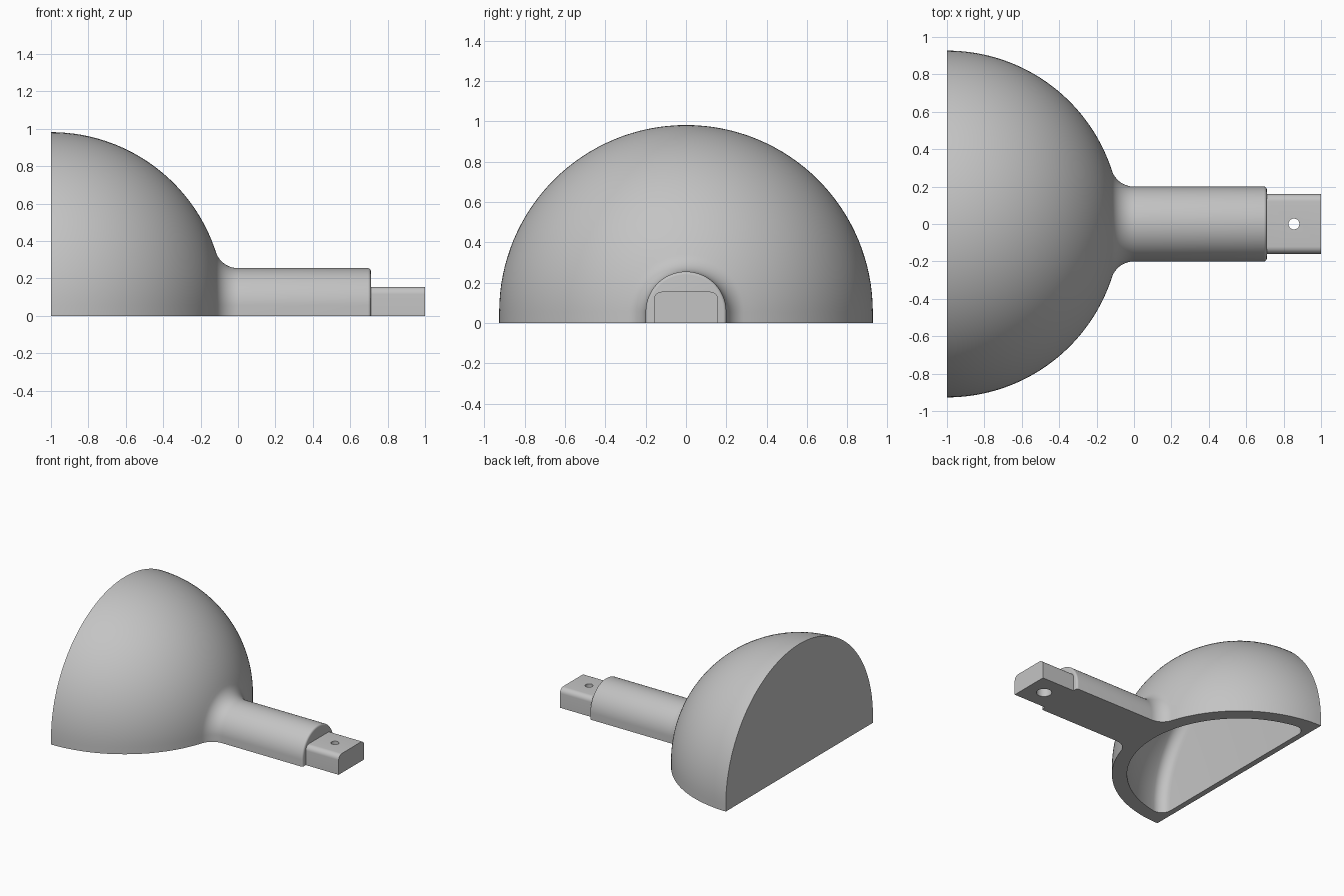
import bpy, bmesh
from math import sin, cos, atan2, hypot, pi, sqrt

cube = bpy.data.objects.get("Cube")
if cube:
    bpy.data.objects.remove(cube, do_unlink=True)

gray = bpy.data.materials.new("plain gray")
gray.use_nodes = True
color = (0.55, 0.55, 0.55, 1)
gray.diffuse_color = color
gray.node_tree.nodes["Principled BSDF"].inputs["Base Color"].default_value = color

AXIS_Z = 0.055      # height of the revolve axis
DOME_R, INNER_R, SHAFT_R = 0.927, 0.817, 0.2
DOME_X, SHAFT_END = -1.0, 0.71


def arc(cx, cr, radius, start, end, steps):
    """Points (x, r) along a circular arc."""
    angles = [start + (end - start) * i / steps for i in range(steps + 1)]
    return [(cx + radius * cos(a), cr + radius * sin(a)) for a in angles]


def arch(r, low=0.0, steps=64):
    """Half-round section with short straight legs down to the base."""
    top = [(y, AXIS_Z + h) for y, h in arc(0, 0, r, 0, pi, steps)]
    return [(r, low)] + top + [(-r, low)]


def loft(name, sections):
    """Skin closed (x, outline) sections and cap both ends."""
    bm = bmesh.new()
    rings = [[bm.verts.new((x, y, z)) for y, z in outline] for x, outline in sections]
    for a, b in zip(rings, rings[1:]):
        for i in range(len(a)):
            j = (i + 1) % len(a)
            bm.faces.new((a[i], a[j], b[j], b[i]))
    bm.faces.new(rings[0])
    bm.faces.new(rings[-1])
    bmesh.ops.recalc_face_normals(bm, faces=bm.faces)
    mesh = bpy.data.meshes.new(name)
    bm.to_mesh(mesh)
    bm.free()
    mesh.materials.append(gray)
    obj = bpy.data.objects.new(name, mesh)
    bpy.context.collection.objects.link(obj)
    return obj


def activate(obj):
    bpy.ops.object.select_all(action='DESELECT')
    obj.select_set(True)
    bpy.context.view_layer.objects.active = obj


def cut(obj, cutter):
    cutter.hide_render = True
    mod = obj.modifiers.new("cut", 'BOOLEAN')
    mod.operation, mod.solver, mod.object = 'DIFFERENCE', 'EXACT', cutter
    activate(obj)
    bpy.ops.object.modifier_apply(modifier=mod.name)
    bpy.data.objects.remove(cutter, do_unlink=True)


def bore(radius, bottom, top):
    bpy.ops.mesh.primitive_cylinder_add(vertices=40, radius=radius, depth=top - bottom,
                                        location=(0.855, 0, (top + bottom) / 2))
    obj = bpy.context.object
    obj.data.materials.append(gray)
    return obj


def smooth(obj):
    activate(obj)
    bpy.ops.object.shade_smooth_by_angle(angle=pi / 6)


# Dome blending through a fillet into the shaft
fillet = 0.1245
center_r = SHAFT_R + fillet
tangent = atan2(center_r, -DOME_X)
profile = arc(DOME_X, 0, DOME_R, pi / 2, tangent, 36)
profile += arc(0, center_r, fillet, pi + tangent, 1.5 * pi, 12)[1:]
profile += arc(SHAFT_END - 0.015, SHAFT_R - 0.015, 0.015, pi / 2, 0, 4)
body = loft("dome_and_shaft", [(x, arch(r)) for x, r in profile])

# Hollow under the dome, with a thin flat wall and rounded corner
wall, corner = 0.045, 0.08
offset = wall + corner
corner_r = sqrt((INNER_R - corner) ** 2 - offset ** 2)
turn = atan2(corner_r, offset)
hollow = arc(DOME_X + offset, corner_r, corner, pi, turn, 10)
hollow += arc(DOME_X, 0, INNER_R, turn, 0.01, 36)[1:]
cut(body, loft("hollow_cutter", [(x, arch(r, -0.1)) for x, r in hollow]))
smooth(body)

# Flat tab with rounded upper edges
half, top, edge = 0.16, 0.155, 0.04
outline = [(half, 0)]
outline += arc(half - edge, top - edge, edge, 0, pi / 2, 8)
outline += arc(edge - half, top - edge, edge, pi / 2, pi, 8)
outline += [(-half, 0)]
tab = loft("end_tab", [(SHAFT_END, outline), (1.0, outline)])

# Stepped pin hole, wider from below
cut(tab, bore(0.029, -0.1, 0.3))
cut(tab, bore(0.056, -0.1, 0.08))
smooth(tab)
